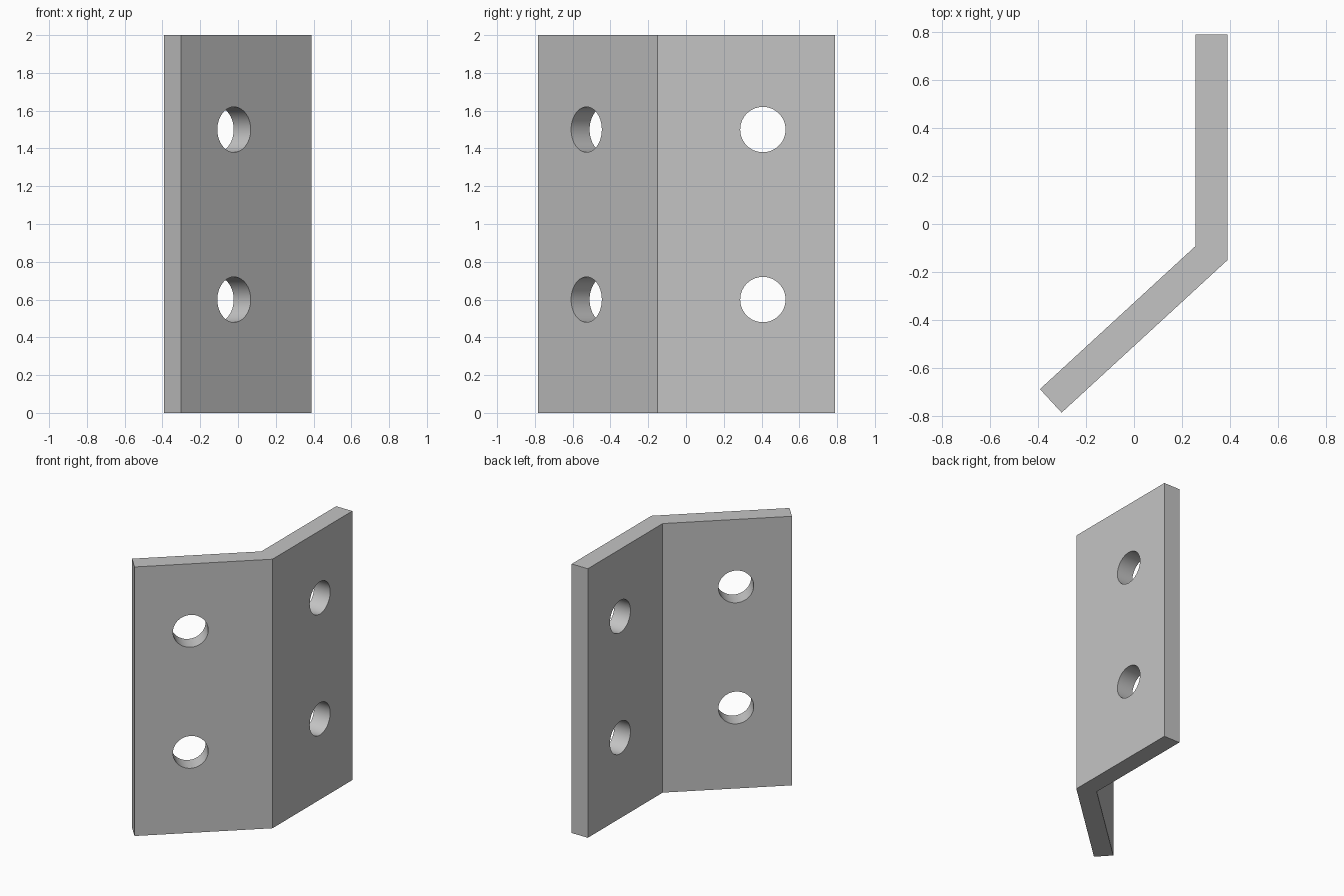
import bpy
import math
from mathutils import Vector

cube = bpy.data.objects.get("Cube")
if cube:
    bpy.data.objects.remove(cube, do_unlink=True)

HEIGHT = 2.0
THICK = 0.133
LEG = 0.9375           # outer length of each leg
HOLE_ALONG = 0.557     # hole distance from the outer bend
HOLE_HEIGHTS = (0.6, 1.5)
HOLE_RADIUS = 0.12

# Plan layout: one straight leg and one slanted leg meeting at the outer bend
bend = Vector((0.389, -0.15))
slant = math.radians(42.6)
legs = [Vector((0, 1)), Vector((-math.cos(slant), -math.sin(slant)))]
inward = [Vector((-1, 0)), Vector((-math.sin(slant), math.cos(slant)))]
miter = (inward[0] + inward[1]).normalized()
inner_bend = bend + miter * THICK / miter.dot(inward[0])
ends = [bend + d * LEG for d in legs]

profile = [ends[0], ends[0] + inward[0] * THICK, inner_bend,
           ends[1] + inward[1] * THICK, ends[1], bend]

# Bent plate: extrude the plan profile upward
n = len(profile)
verts = [(p.x, p.y, z) for z in (0, HEIGHT) for p in profile]
faces = [tuple(reversed(range(n))), tuple(range(n, 2 * n))]
faces += [(i, (i + 1) % n, (i + 1) % n + n, i + n) for i in range(n)]
mesh = bpy.data.meshes.new("angled_plate")
mesh.from_pydata(verts, [], faces)
plate = bpy.data.objects.new("angled_plate", mesh)
bpy.context.collection.objects.link(plate)

# Single grey metal colour
grey = bpy.data.materials.new("light_grey_metal")
grey.use_nodes = True
colour = (0.55, 0.55, 0.55, 1)
grey.diffuse_color = colour
grey.node_tree.nodes["Principled BSDF"].inputs["Base Color"].default_value = colour
mesh.materials.append(grey)

# Bolt holes: two through each leg, square to its face
cutters = []
for direction, normal in zip(legs, inward):
    centre = bend + direction * HOLE_ALONG + normal * THICK / 2
    for z in HOLE_HEIGHTS:
        bpy.ops.mesh.primitive_cylinder_add(
            vertices=64, radius=HOLE_RADIUS, depth=THICK * 3,
            location=(centre.x, centre.y, z),
            rotation=normal.to_3d().to_track_quat('Z', 'Y').to_euler())
        cutter = bpy.context.object
        cutter.name = "hole_cutter"
        cutter.hide_render = True
        cutter.data.materials.append(grey)
        cutters.append(cutter)
        cut = plate.modifiers.new("bolt_hole", 'BOOLEAN')
        cut.operation = 'DIFFERENCE'
        cut.solver = 'EXACT'
        cut.object = cutter

# Apply the cuts, drop the cutters and smooth only the hole walls
bpy.ops.object.select_all(action='DESELECT')
plate.select_set(True)
bpy.context.view_layer.objects.active = plate
for name in [m.name for m in plate.modifiers]:
    bpy.ops.object.modifier_apply(modifier=name)
for cutter in cutters:
    bpy.data.objects.remove(cutter, do_unlink=True)
bpy.ops.object.shade_smooth_by_angle(angle=math.radians(30))
